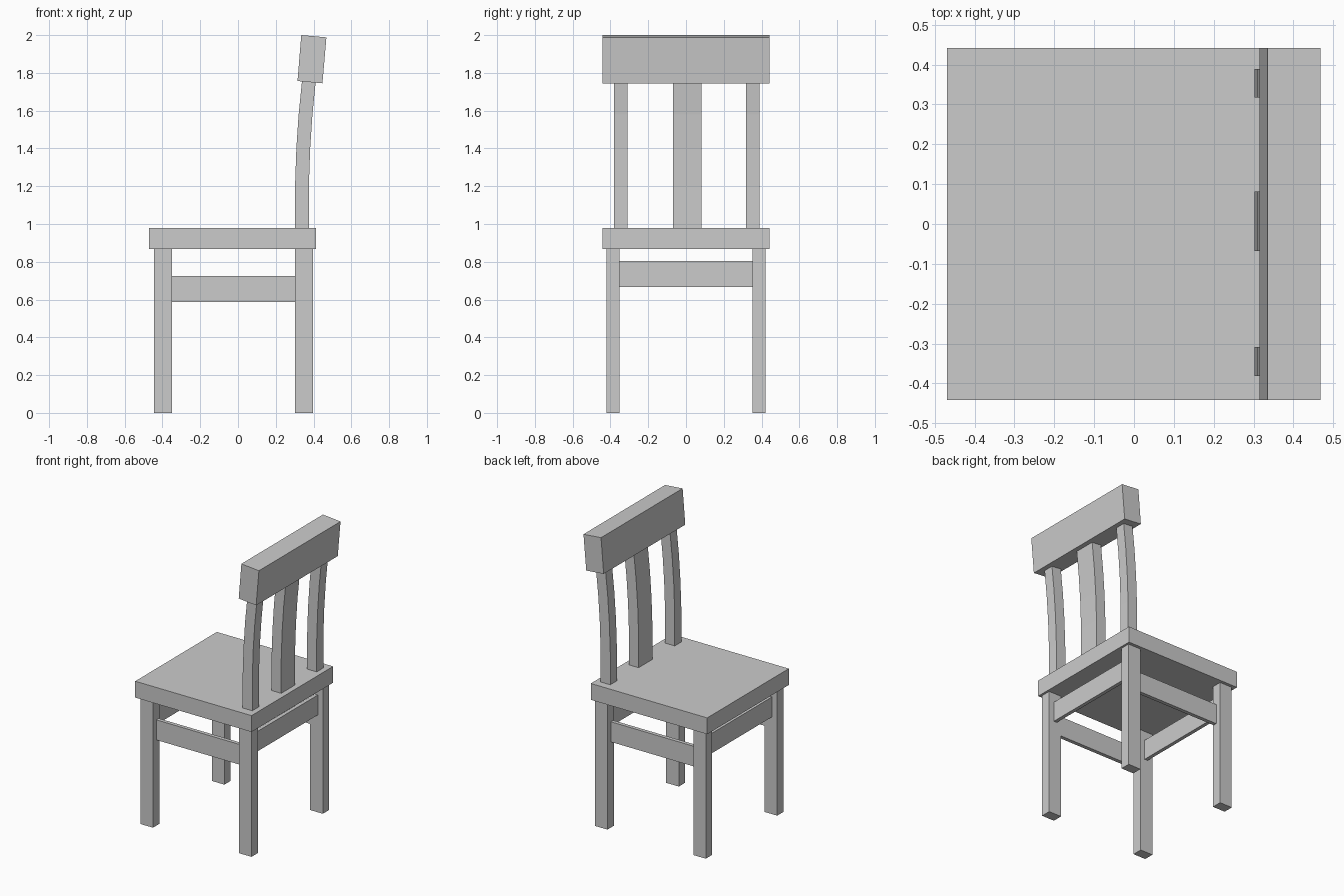
import bpy

if "Cube" in bpy.data.objects:
    bpy.data.objects.remove(bpy.data.objects["Cube"])


def prism(name, profile, y0, y1):
    """Extrude an (x, z) outline, listed clockwise seen from the front, along y."""
    n = len(profile)
    verts = [(x, y, z) for y in (y0, y1) for x, z in profile]
    faces = [tuple(range(n))[::-1], tuple(range(n, 2 * n))]
    faces += [(i, (i + 1) % n, n + (i + 1) % n, n + i) for i in range(n)]
    mesh = bpy.data.meshes.new(name)
    mesh.from_pydata(verts, [], [f[::-1] for f in faces])
    mesh.update()
    obj = bpy.data.objects.new(name, mesh)
    bpy.context.collection.objects.link(obj)
    return obj


def box(name, x0, x1, y0, y1, z0, z1):
    return prism(name, [(x0, z0), (x0, z1), (x1, z1), (x1, z0)], y0, y1)


SEAT_BOTTOM, SEAT_TOP = 0.868, 0.98

# Seat slab
box("seat", -0.47, 0.412, -0.442, 0.442, SEAT_BOTTOM, SEAT_TOP)

# Legs and side stretchers, one set per side
for side, s in (("left", -1), ("right", 1)):
    leg = sorted((s * 0.352, s * 0.421))
    box(f"front_leg_{side}", -0.445, -0.35, *leg, 0, SEAT_BOTTOM)
    box(f"back_leg_{side}", 0.301, 0.397, *leg, 0, SEAT_BOTTOM)
    rail = sorted((s * 0.358, s * 0.384))
    box(f"side_stretcher_{side}", -0.35, 0.301, *rail, 0.587, 0.725)

# Front and back stretchers
box("front_stretcher", -0.407, -0.382, -0.352, 0.352, 0.667, 0.804)
box("back_stretcher", 0.334, 0.359, -0.352, 0.352, 0.667, 0.804)

# Curved back posts and splat: front edge going up, rear edge coming down
front_edge = [(0.302, SEAT_TOP), (0.302, 1.2), (0.309, 1.4), (0.321, 1.58), (0.341, 1.78)]
rear_edge = [(0.413, 1.77), (0.394, 1.58), (0.382, 1.4), (0.375, 1.2), (0.375, SEAT_TOP)]
for name, y0, y1 in (("back_post_left", -0.381, -0.309),
                     ("back_splat", -0.068, 0.082),
                     ("back_post_right", 0.317, 0.389)):
    prism(name, front_edge + rear_edge, y0, y1)

# Tilted top rail
prism("top_rail", [(0.315, 1.757), (0.335, 2.0), (0.468, 1.988), (0.447, 1.745)], -0.442, 0.442)
